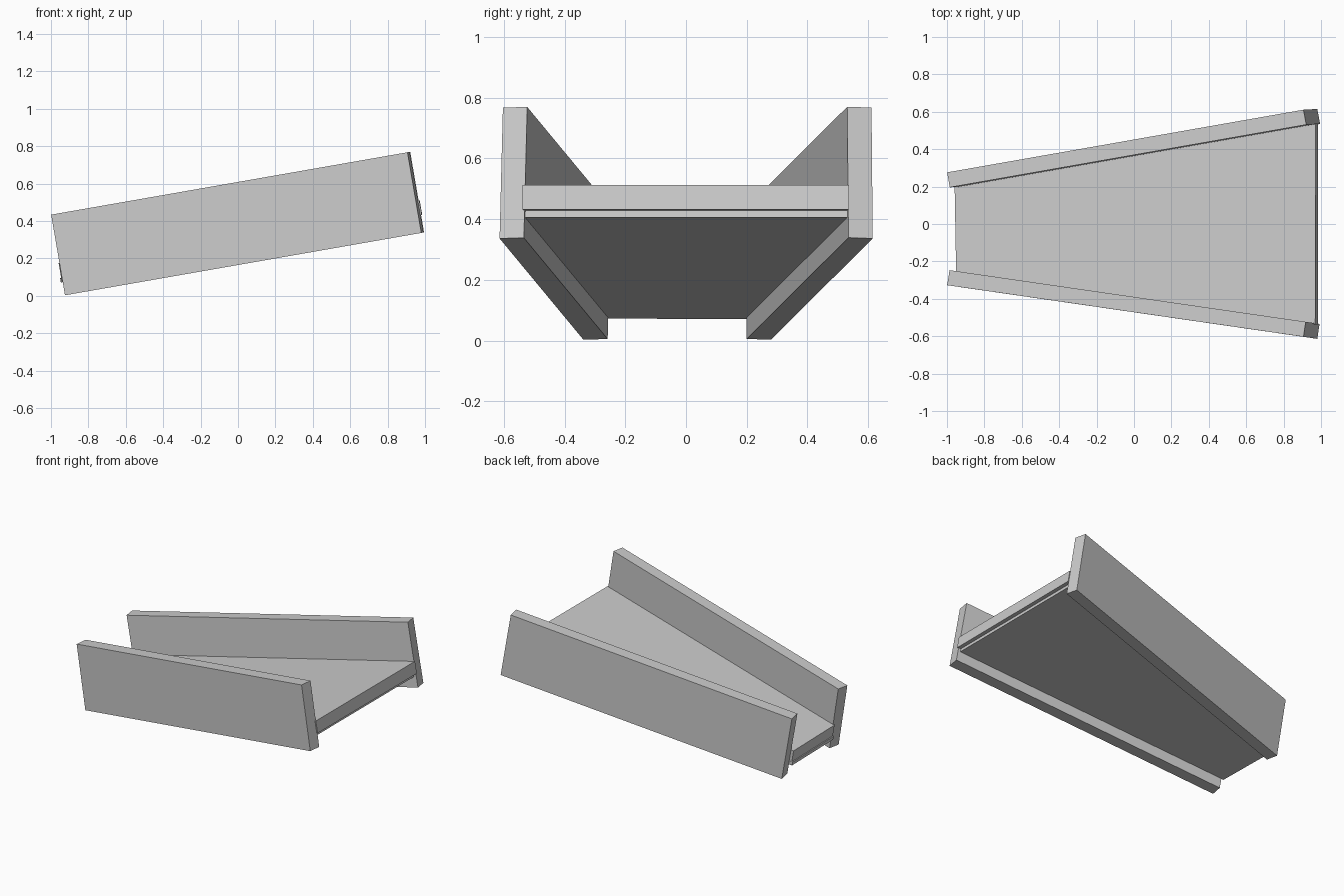
import bpy
import bmesh
from mathutils import Vector

if "Cube" in bpy.data.objects:
    bpy.data.objects.remove(bpy.data.objects["Cube"])

SLOPE = 0.175  # rise of the whole chute along +x


def sloped_prism(name, footprint, z_left, rise):
    """Extrude a quad lying on the slope; z_left is its height at x = -0.925."""
    bm = bmesh.new()
    verts = [bm.verts.new((x, y, z_left + SLOPE * (x + 0.925))) for x, y in footprint]
    base = bm.faces.new(verts)
    top = bmesh.ops.extrude_face_region(bm, geom=[base], use_keep_orig=True)["geom"]
    bmesh.ops.translate(bm, vec=Vector(rise),
                        verts=[g for g in top if isinstance(g, bmesh.types.BMVert)])
    bmesh.ops.recalc_face_normals(bm, faces=bm.faces)
    mesh = bpy.data.meshes.new(name)
    bm.to_mesh(mesh)
    bm.free()
    obj = bpy.data.objects.new(name, mesh)
    bpy.context.collection.objects.link(obj)
    return obj


# Side walls, spreading apart towards the raised end
sloped_prism("back_wall",
             [(-0.925, 0.28), (0.98, 0.615), (0.995, 0.535), (-0.911, 0.20)],
             0.003, (-0.074, -0.004, 0.431))
sloped_prism("front_wall",
             [(-0.925, -0.338), (0.98, -0.614), (0.992, -0.534), (-0.912, -0.258)],
             0.003, (-0.074, 0.011, 0.431))

# Floor board between the walls
sloped_prism("floor_board",
             [(-0.945, 0.20), (0.985, 0.537), (0.983, -0.538), (-0.937, -0.257)],
             0.098, (-0.014, 0.0, 0.08))

# Thin panel under the floor board, set back at the raised end
sloped_prism("under_panel",
             [(-0.947, 0.20), (0.966, 0.534), (0.964, -0.535), (-0.940, -0.257)],
             0.075, (-0.004, 0.0, 0.0235))
